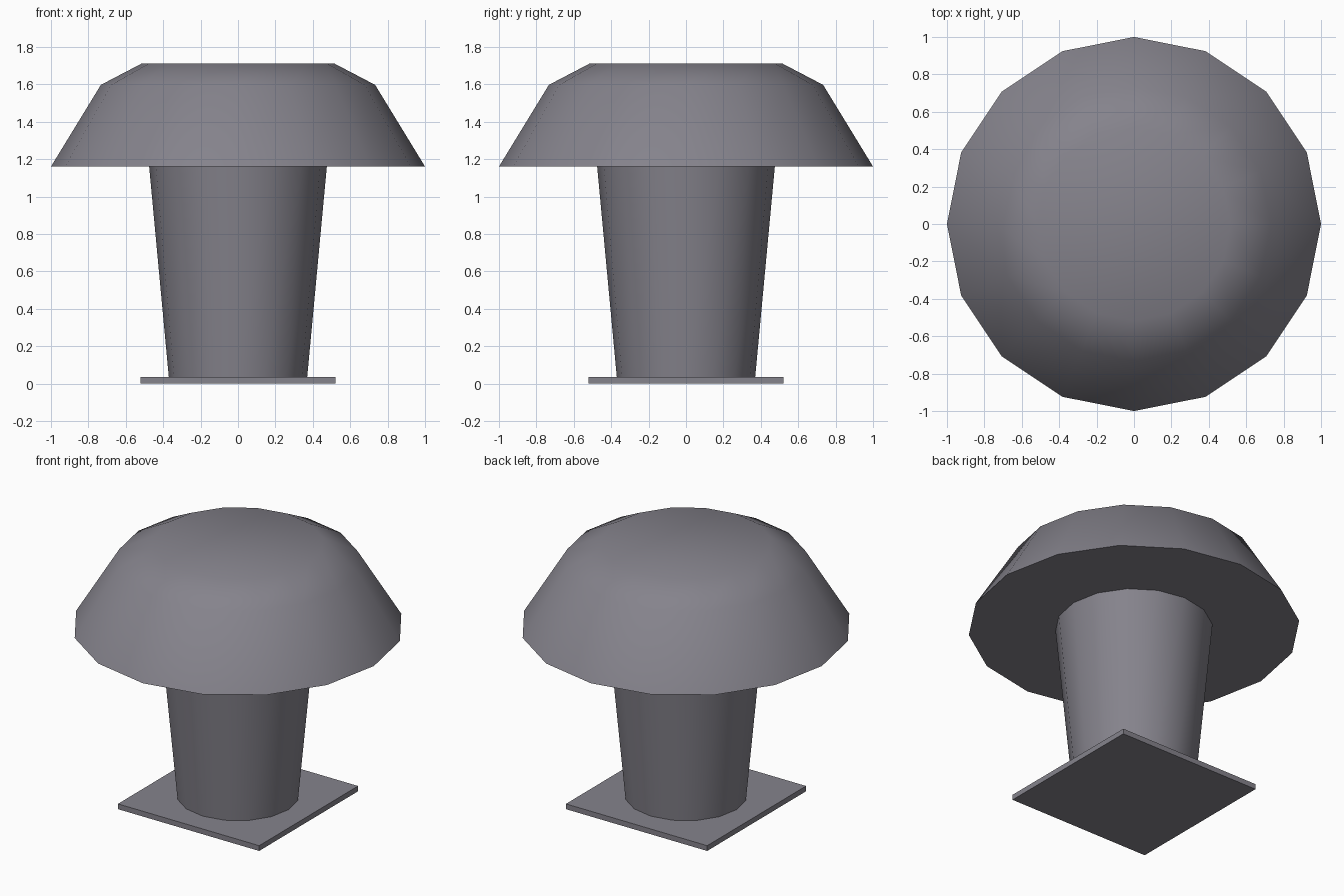
import bpy, bmesh, math

if "Cube" in bpy.data.objects:
    bpy.data.objects.remove(bpy.data.objects["Cube"])

grey = bpy.data.materials.new("warm grey metal")
grey.diffuse_color = (0.235, 0.227, 0.262, 1)
grey.use_nodes = True
grey.node_tree.nodes["Principled BSDF"].inputs["Base Color"].default_value = grey.diffuse_color
SIDES = 16


def finish(name, bm, smooth):
    bmesh.ops.recalc_face_normals(bm, faces=bm.faces)
    mesh = bpy.data.meshes.new(name)
    bm.to_mesh(mesh)
    bm.free()
    mesh.materials.append(grey)
    ob = bpy.data.objects.new(name, mesh)
    bpy.context.collection.objects.link(ob)
    if smooth:
        bpy.ops.object.select_all(action='DESELECT')
        ob.select_set(True)
        bpy.context.view_layer.objects.active = ob
        bpy.ops.object.shade_smooth_by_angle(angle=math.radians(40))
    return ob


def turned(name, profile):
    """Closed lathe shape from (radius, height) points, capped at both ends."""
    bm = bmesh.new()
    rings = [[bm.verts.new((r * math.cos(2 * math.pi * i / SIDES),
                            r * math.sin(2 * math.pi * i / SIDES), z))
              for i in range(SIDES)] for r, z in profile]
    for a, b in zip(rings, rings[1:]):
        for i in range(SIDES):
            j = (i + 1) % SIDES
            bm.faces.new((a[i], a[j], b[j], b[i]))
    bm.faces.new(rings[0])
    bm.faces.new(rings[-1])
    return finish(name, bm, True)


# Square base plate
bm = bmesh.new()
bmesh.ops.create_cube(bm, size=1)
for v in bm.verts:
    v.co = (v.co.x * 1.04, v.co.y * 1.04, (v.co.z + 0.5) * 0.035)
finish("base_plate", bm, False)

# Flared pipe
turned("vent_pipe", [(0.37, 0.035), (0.475, 1.16)])

# Overhanging cap
turned("vent_cap", [(1.0, 1.16), (0.733, 1.597), (0.517, 1.71)])
